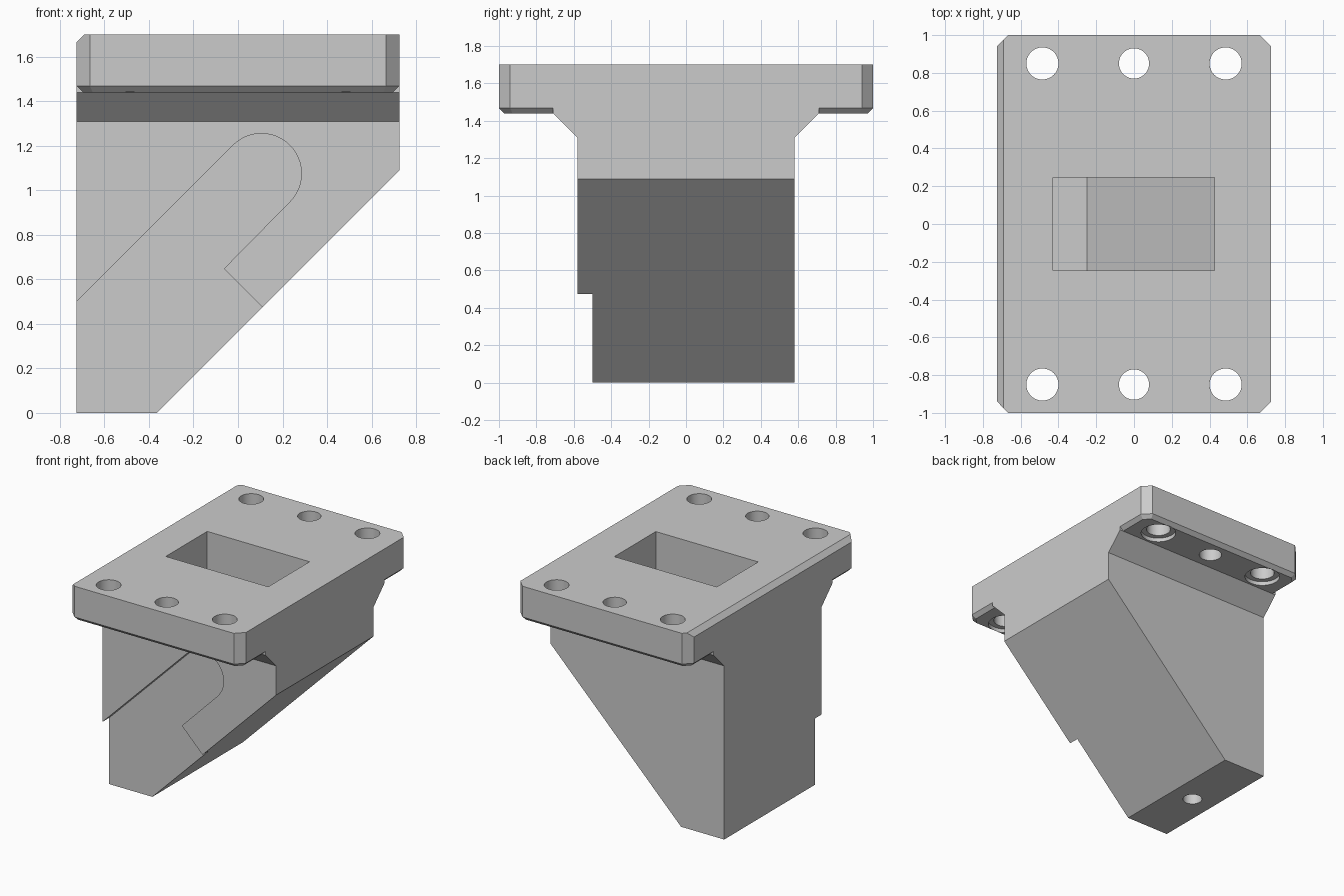
import bpy, bmesh
from math import sin, cos, radians

if "Cube" in bpy.data.objects:
    bpy.data.objects.remove(bpy.data.objects["Cube"])

W = 0.725          # half width in x
TOP = 1.70
FLANGE_Z = 1.44    # underside of flange


def prism(name, pts, axis, a, b, bevel_low=0.0):
    """Extrude a 2D profile from a to b along the given axis."""
    place = {'x': lambda p, t: (t, p[0], p[1]),
             'y': lambda p, t: (p[0], t, p[1]),
             'z': lambda p, t: (p[0], p[1], t)}[axis]
    bm = bmesh.new()
    face = bm.faces.new([bm.verts.new(place(p, a)) for p in pts])
    low_edges = list(face.edges)
    ext = bmesh.ops.extrude_face_region(bm, geom=[face], use_keep_orig=True)
    idx = 'xyz'.index(axis)
    for v in ext['geom']:
        if isinstance(v, bmesh.types.BMVert):
            v.co[idx] = b
    bmesh.ops.recalc_face_normals(bm, faces=bm.faces)
    if bevel_low:
        bmesh.ops.bevel(bm, geom=low_edges, offset=bevel_low, segments=1,
                        affect='EDGES', profile=0.5)
    mesh = bpy.data.meshes.new(name)
    bm.to_mesh(mesh)
    bm.free()
    obj = bpy.data.objects.new(name, mesh)
    bpy.context.collection.objects.link(obj)
    return obj


def circle(x, y, r, n=48):
    return [(x + r * cos(radians(360 * i / n)), y + r * sin(radians(360 * i / n)))
            for i in range(n)]


def combine(target, tool, operation='DIFFERENCE'):
    bpy.context.view_layer.objects.active = target
    mod = target.modifiers.new("bool", 'BOOLEAN')
    mod.operation, mod.solver, mod.object = operation, 'EXACT', tool
    bpy.ops.object.modifier_apply(modifier=mod.name)
    bpy.data.objects.remove(tool)


# Body: column flaring out under the flange
half = [(0.58, 0), (0.58, 1.31), (0.71, FLANGE_Z), (0.71, TOP)]
body = prism("flanged_body", half + [(-y, z) for y, z in reversed(half)], 'x', -W, W)

# Flange plate with clipped corners and a chamfered underside
c = 0.06
plate = [(W, 1 - c), (W - c, 1), (c - W, 1), (-W, 1 - c),
         (-W, c - 1), (c - W, -1), (W - c, -1), (W, c - 1)]
combine(body, prism("flange", plate, 'z', FLANGE_Z, TOP, 0.028), 'UNION')

# Sloped underside
combine(body, prism("slope_cut", [(-0.465, -0.1), (0.925, 1.29), (0.925, -0.1)],
                    'y', -1.2, 1.2))
# Chamfer along the left top edge
combine(body, prism("edge_cut", [(-0.765, 1.625), (-0.65, 1.74), (-0.765, 1.74)],
                    'y', -1.2, 1.2))

# Shallow round-ended recess in the front face
arc = [(0.105 + 0.18 * cos(radians(d)), 1.075 + 0.18 * sin(radians(d)))
       for d in [135 - 7.5 * i for i in range(25)]]
recess = [(-0.825, 0.40)] + arc + [(-0.063, 0.648), (0.2, 0.385),
                                   (0.2, -0.1), (-0.825, -0.1)]
combine(body, prism("recess_cut", recess, 'y', -0.7, -0.5))

# Pocket from the top with flat and sloped floor
pocket = [(-0.43, 1.8), (-0.43, 0.45), (-0.25, 0.45), (0.425, 1.125), (0.425, 1.8)]
combine(body, prism("pocket_cut", pocket, 'y', -0.247, 0.247))

# Bolt holes, the outer ones counterbored from below
for y in (-0.85, 0.85):
    for x in (-0.485, 0, 0.485):
        combine(body, prism("hole_cut", circle(x, y, 0.085 if x else 0.08),
                            'z', 1.3, 1.8))
        if x:
            combine(body, prism("counterbore_cut", circle(x, y, 0.124),
                                'z', 1.4, FLANGE_Z + 0.03))

# Blind hole in the foot
combine(body, prism("foot_hole_cut", circle(-0.545, 0, 0.068), 'z', -0.1, 0.25))

bpy.ops.object.select_all(action='DESELECT')
body.select_set(True)
bpy.context.view_layer.objects.active = body
bpy.ops.object.shade_smooth_by_angle(angle=radians(20))
